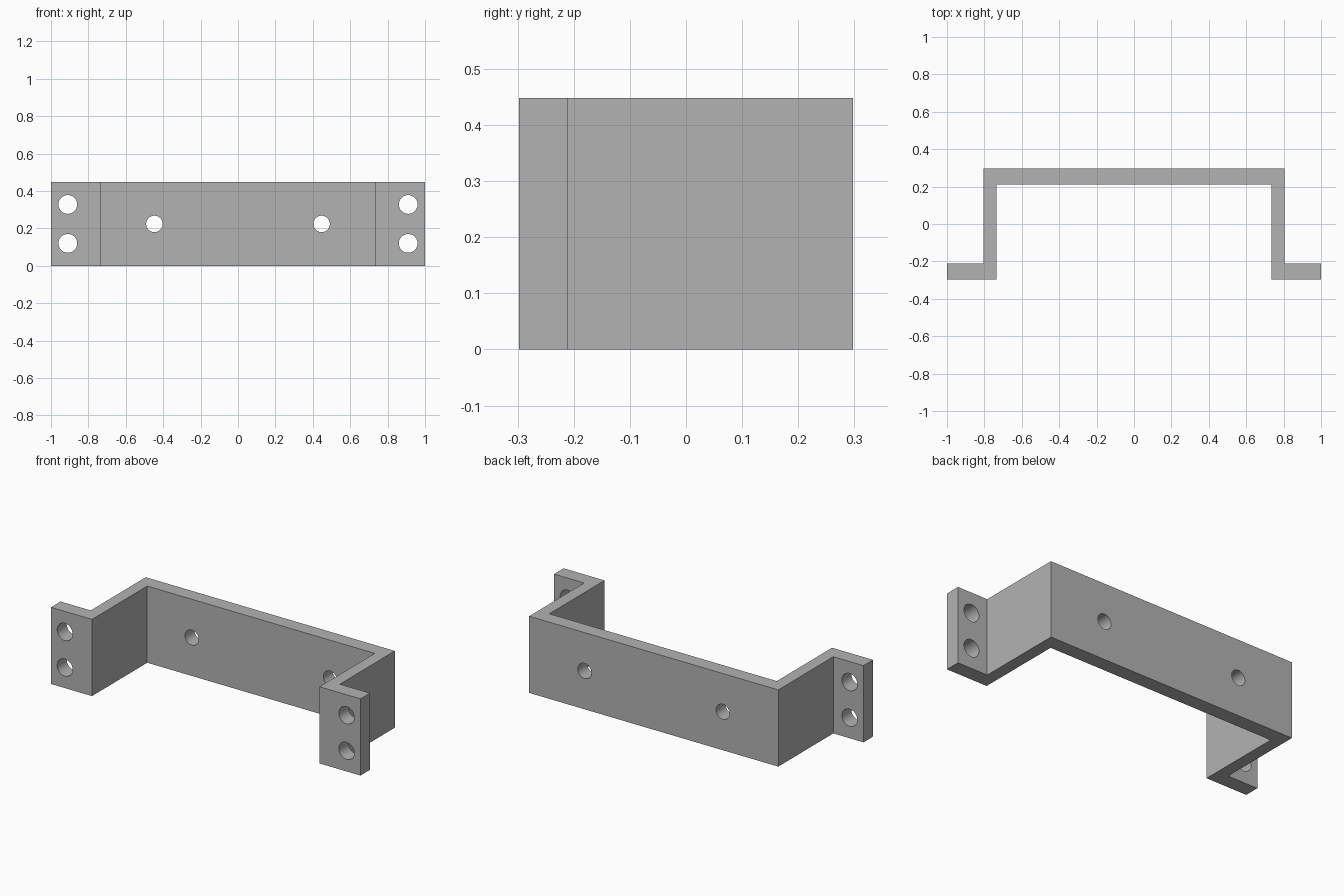
import bpy
import bmesh
import math

cube = bpy.data.objects.get("Cube")
if cube:
    bpy.data.objects.remove(cube, do_unlink=True)

HEIGHT = 0.448

metal = bpy.data.materials.new("light grey metal")
metal.use_nodes = True
grey = (0.45, 0.45, 0.45, 1)
metal.diffuse_color = grey
metal.node_tree.nodes["Principled BSDF"].inputs["Base Color"].default_value = grey

# Bracket: half of the hat-shaped outline, mirrored and extruded upwards
half = [(0.805, 0.298), (0.805, -0.21), (1, -0.21), (1, -0.298),
        (0.735, -0.298), (0.735, 0.212)]
outline = half + [(-x, y) for x, y in reversed(half)]
bm = bmesh.new()
base = bm.faces.new([bm.verts.new((x, y, 0)) for x, y in outline])
ext = bmesh.ops.extrude_face_region(bm, geom=[base])
top = [v for v in ext["geom"] if isinstance(v, bmesh.types.BMVert)]
bmesh.ops.translate(bm, verts=top, vec=(0, 0, HEIGHT))
bmesh.ops.recalc_face_normals(bm, faces=bm.faces)
mesh = bpy.data.meshes.new("mounting_bracket")
bm.to_mesh(mesh)
bm.free()
bracket = bpy.data.objects.new("mounting_bracket", mesh)
bpy.context.collection.objects.link(bracket)
mesh.materials.append(metal)
bpy.context.view_layer.objects.active = bracket


def drill(x, y, z, radius):
    """Cut a round hole running front to back through one wall."""
    bpy.ops.mesh.primitive_cylinder_add(
        vertices=48, radius=radius, depth=0.2,
        location=(x, y, z), rotation=(math.pi / 2, 0, 0))
    cutter = bpy.context.object
    cutter.name = "hole_cutter"
    cutter.hide_render = True
    cutter.data.materials.append(metal)
    bpy.context.view_layer.objects.active = bracket
    mod = bracket.modifiers.new("hole", 'BOOLEAN')
    mod.operation = 'DIFFERENCE'
    mod.solver = 'EXACT'
    mod.object = cutter
    bpy.ops.object.modifier_apply(modifier=mod.name)
    bpy.data.objects.remove(cutter, do_unlink=True)


for side in (-1, 1):
    # Two screw holes in each flange, one in each half of the back wall
    for z in (0.12, 0.328):
        drill(side * 0.91, -0.254, z, 0.05)
    drill(side * 0.447, 0.255, HEIGHT / 2, 0.044)

bpy.ops.object.select_all(action='DESELECT')
bracket.select_set(True)
bpy.context.view_layer.objects.active = bracket
bpy.ops.object.shade_smooth_by_angle(angle=math.radians(30))
